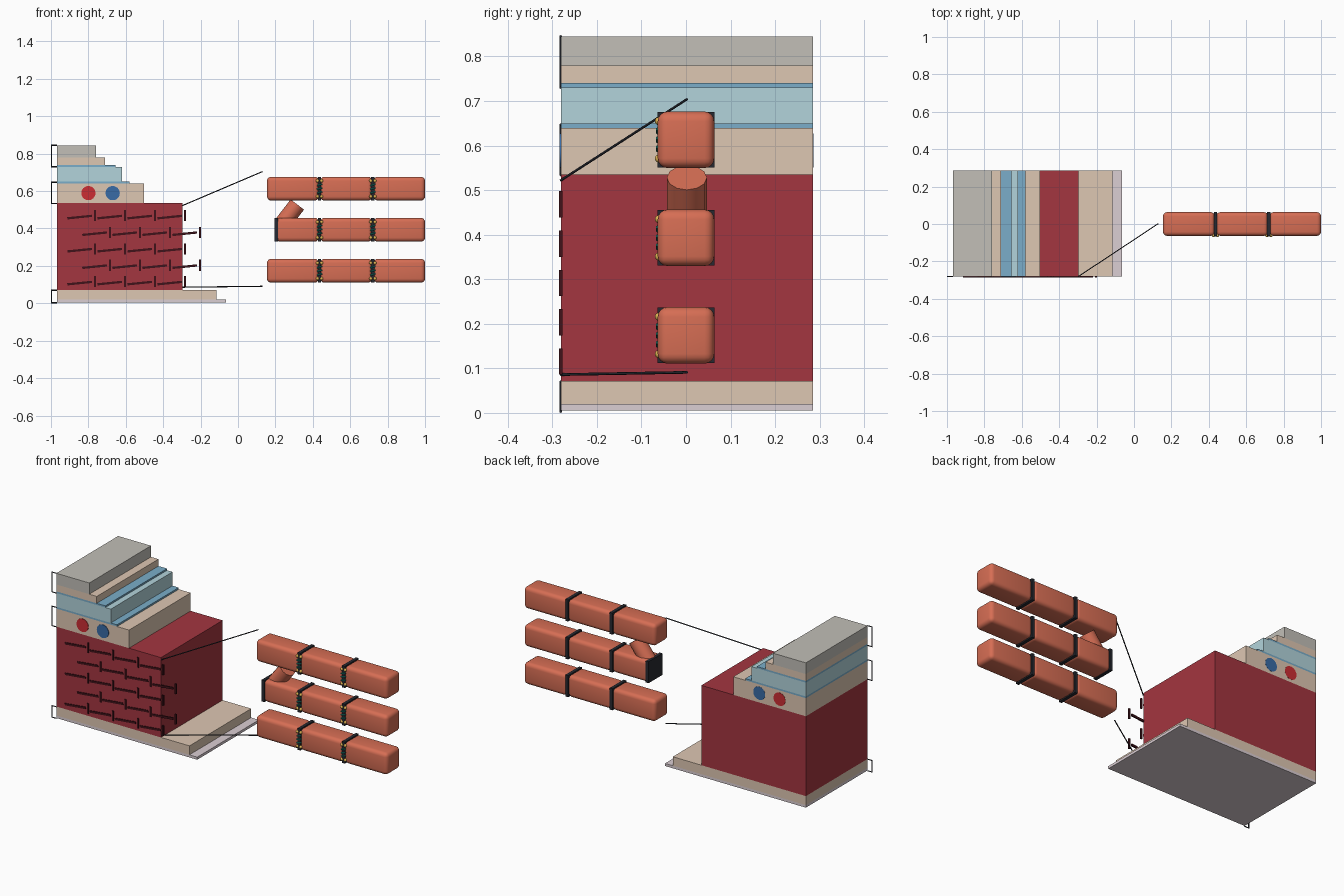
import bpy, bmesh, math
from mathutils import Vector

if "Cube" in bpy.data.objects:
    bpy.data.objects.remove(bpy.data.objects["Cube"])

def mat(name, r, g, b):
    m = bpy.data.materials.new(name)
    m.diffuse_color = [((c + .055) / 1.055) ** 2.4 for c in (r, g, b)] + [1]
    m.use_nodes = True
    m.node_tree.nodes["Principled BSDF"].inputs["Base Color"].default_value = m.diffuse_color
    return m

TAN = mat("tan", .87, .78, .70)
PALE = mat("pale", .86, .81, .83)
RED = mat("deep_red", .64, .21, .25)
SKY = mat("light_blue", .70, .83, .86)
BLUE = mat("mid_blue", .48, .68, .79)
GREY = mat("warm_grey", .76, .75, .72)
MAROON = mat("maroon", .25, .07, .10)
DARK = mat("dark", .15, .16, .19)
CORAL = mat("coral", .84, .43, .33)
GOLD = mat("gold", .87, .70, .33)
TEAL = mat("teal", .10, .50, .45)
DOT_RED = mat("dot_red", .80, .18, .20)
DOT_BLUE = mat("dot_blue", .22, .42, .65)

def new_object(name, bm, material, smooth=False):
    me = bpy.data.meshes.new(name)
    bm.to_mesh(me)
    bm.free()
    ob = bpy.data.objects.new(name, me)
    bpy.context.collection.objects.link(ob)
    me.materials.append(material)
    for p in me.polygons:
        p.use_smooth = smooth
    return ob

def box(name, lo, hi, material, bevel=0, tilt=0):
    lo, hi = Vector(lo), Vector(hi)
    bm = bmesh.new()
    bmesh.ops.create_cube(bm, size=1)
    bmesh.ops.scale(bm, vec=hi - lo, verts=bm.verts)
    if bevel:
        bmesh.ops.bevel(bm, geom=bm.edges[:], offset=bevel, segments=4,
                        profile=0.5, affect='EDGES')
    ob = new_object(name, bm, material, bevel > 0)
    ob.location = (lo + hi) / 2
    ob.rotation_euler.y = tilt
    return ob

def rod(name, a, b, r, material, sides=6, smooth=True):
    a, b = Vector(a), Vector(b)
    bm = bmesh.new()
    bmesh.ops.create_cone(bm, cap_ends=True, segments=sides, radius1=r, radius2=r,
                          depth=(b - a).length)
    ob = new_object(name, bm, material)
    if smooth:
        for p in ob.data.polygons:
            p.use_smooth = len(p.vertices) == 4
    ob.location = (a + b) / 2
    ob.rotation_euler = (b - a).to_track_quat('Z', 'Y').to_euler()
    return ob

def ball(name, loc, r, material):
    bm = bmesh.new()
    bmesh.ops.create_uvsphere(bm, u_segments=12, v_segments=8, radius=r)
    new_object(name, bm, material, True).location = loc

# stepped block: right edge, bottom, top of each layer
F, B = -0.281, 0.285
for name, x, z0, z1, m in [
        ("base_plate", -.065, .005, .02, PALE), ("base_step", -.115, .02, .072, TAN),
        ("main_block", -.298, .072, .535, RED), ("lower_band", -.503, .535, .64, TAN),
        ("lower_strip", -.58, .64, .65, BLUE), ("blue_band", -.62, .65, .73, SKY),
        ("upper_strip", -.655, .73, .74, BLUE), ("upper_band", -.71, .74, .78, TAN),
        ("top_layer", -.758, .78, .845, GREY)]:
    box(name, (-.969, F, z0), (x, B, z1), m)

# coloured plugs running through the lower band
for name, x, m in [("red_plug", -.80, DOT_RED), ("blue_plug", -.67, DOT_BLUE)]:
    rod(name, (x, F - .003, .589), (x, B + .001, .589), .038, m, 32)

# brick pattern on the front
for row, z in enumerate((.467, .378, .29, .202, .114)):
    for i in range(4):
        x = -.765 + .1605 * i + .08 * (row % 2)
        box("brick_line", (x - .148, F - .004, z - .012), (x - .015, F + .004, z),
            MAROON, tilt=-.1)
        box("brick_joint", (x - .005, F - .004, z - .028), (x + .005, F + .004, z + .031), MAROON)

# side brackets
for z0, z1 in ((.003, .07), (.534, .647), (.73, .845)):
    rod("bracket_bar", (-.997, F, z0), (-.997, F, z1), .003, DARK)
    for z in (z0, z1):
        rod("bracket_tick", (-1.0, F, z), (-.969, F, z), .003, DARK)

# pointer lines to the detail
rod("upper_pointer", (-.298, F, .522), (.13, .002, .704), .003, DARK)
rod("lower_pointer", (-.298, F, .086), (.13, .002, .091), .003, DARK)

# three rows of rounded bars with beaded joints
H = .0635
for zc in (.613, .393, .174):
    mid = zc == .393
    for a, b in ((.205 if mid else .155, .432), (.440, .717), (.725, 1.0)):
        box("bar_segment", (a, -H, zc - H), (b, H, zc + H), CORAL, bevel=.022)
    for x in (.436, .721):
        box("joint_plate", (x - .009, -H, zc - H + .001), (x + .009, H, zc + H - .001), DARK)
        for s in (-1, 1):
            for dz in (-.042, .042):
                ball("joint_bead", (x + s * .011, -.061, zc + dz), .009, GOLD)
        for dz in (-.02, 0, .02):
            rod("joint_stitch", (x - .014, -.064, zc + dz - .004),
                (x + .014, -.064, zc + dz + .004), .004, TEAL)
    if mid:
        box("end_plate", (.196, -H, zc - H + .001), (.214, H, zc + H - .001), DARK)

# slanted link between the upper rows
c, d = Vector((.277, .002, .476)), Vector((.61, 0, .79)) * .066
rod("slanted_link", c - d, c + d, .045, CORAL, 12)
